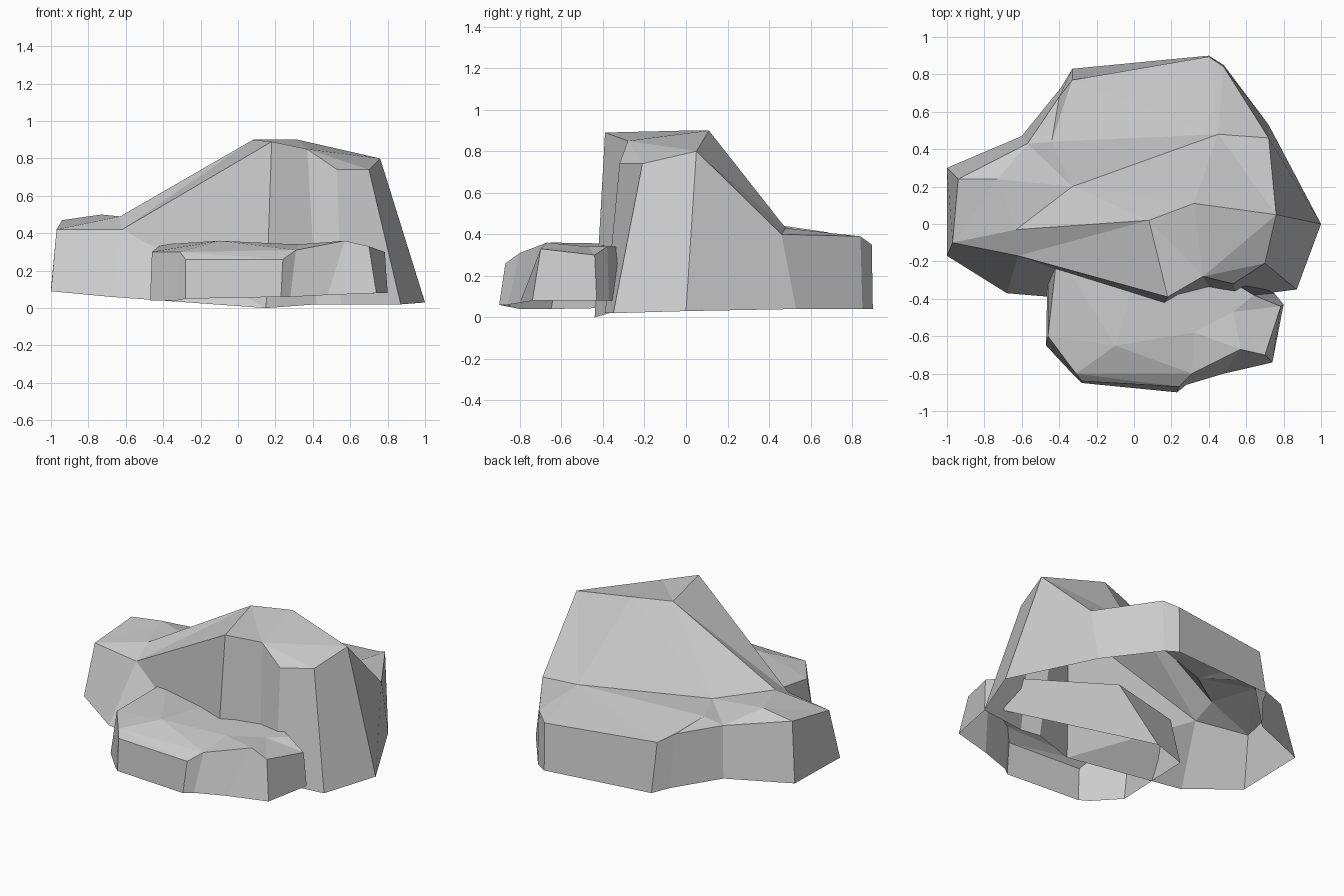
import bpy
from mathutils import Vector
from mathutils.geometry import delaunay_2d_cdt


def rock(name, foot, rim, inner, creases, folded=()):
    """Open-bottomed faceted rock: side walls from foot to rim, capped by a
    triangulated top that follows the given crease lines. Walls listed in
    folded are split along the left-rim to right-foot diagonal."""
    n = len(rim)
    top = rim + inner
    edges = [(i, (i + 1) % n) for i in range(n)] + creases
    out = delaunay_2d_cdt([Vector(p[:2]) for p in top], edges, [], 1, 1e-5)
    src = [o[0] if o else None for o in out[3]]
    faces = [[src[i] for i in f] for f in out[2] if all(src[i] is not None for i in f)]
    base = len(top)
    for i in range(n):
        j = (i + 1) % n
        if i in folded:
            faces += [[base + i, base + j, i], [base + j, j, i]]
        else:
            faces.append([base + i, base + j, j, i])
    mesh = bpy.data.meshes.new(name)
    mesh.from_pydata(top + foot, [], faces)
    mesh.validate()
    obj = bpy.data.objects.new(name, mesh)
    bpy.context.collection.objects.link(obj)
    return obj


# Large rock: peak on the right, low ledges at the left and back
big_foot = [(-1, -.17, .09), (-.68, -.37, .06), (.15, -.44, 0), (.42, -.37, .02),
            (.55, -.39, .02), (.87, -.35, .02), (1, 0, .03), (.72, .53, .04),
            (.48, .85, .04), (.40, .90, .04), (-.33, .83, .06), (-.39, .73, .07),
            (-.60, .47, .09), (-1, .30, .10)]
big_rim = [(-.97, -.10, .42), (-.62, -.17, .42), (.18, -.39, .89), (.37, -.28, .85),
           (.53, -.32, .74), (.70, -.21, .74), (.76, .05, .80), (.72, .46, .40),
           (.48, .84, .39), (.40, .895, .35), (-.33, .77, .37), (-.40, .68, .41),
           (-.57, .43, .415), (-.94, .24, .47)]
big_inner = [(.08, .02, .90), (.32, .11, .90), (-.63, -.03, .49), (-.33, .20, .44),
             (-.44, .44, .445), (-.73, .24, .50), (.45, .48, .43)]
rock("large_rock", big_foot, big_rim, big_inner,
     [(16, 0), (16, 1), (16, 14), (14, 2), (14, 15), (15, 6), (15, 3), (3, 6),
      (16, 17), (17, 18), (18, 20), (20, 7), (15, 20), (14, 17), (15, 17),
      (16, 19), (19, 13), (19, 12), (18, 12), (18, 11), (20, 8)], folded=(1,))

# Small flat rock leaning into the front of the large one
small_foot = [(-.47, -.65, .04), (-.33, -.80, .04), (-.28, -.85, .05), (.23, -.90, .06),
              (.28, -.86, .06), (.48, -.80, .07), (.74, -.74, .08), (.80, -.43, .08),
              (.75, -.37, .08), (-.22, -.04, .05), (-.46, -.12, .05)]
small_rim = [(-.46, -.60, .30), (-.31, -.80, .30), (-.28, -.84, .26), (.24, -.87, .26),
             (.31, -.80, .31), (.57, -.67, .36), (.70, -.70, .33), (.785, -.44, .30),
             (.64, -.38, .34), (.08, -.04, .35), (-.41, -.15, .34)]
small_inner = [(-.10, -.65, .36), (.32, -.58, .34), (.53, -.47, .34)]
rock("small_rock", small_foot, small_rim, small_inner,
     [(1, 4), (4, 12), (12, 13), (13, 7), (11, 12), (11, 9), (12, 5)])
